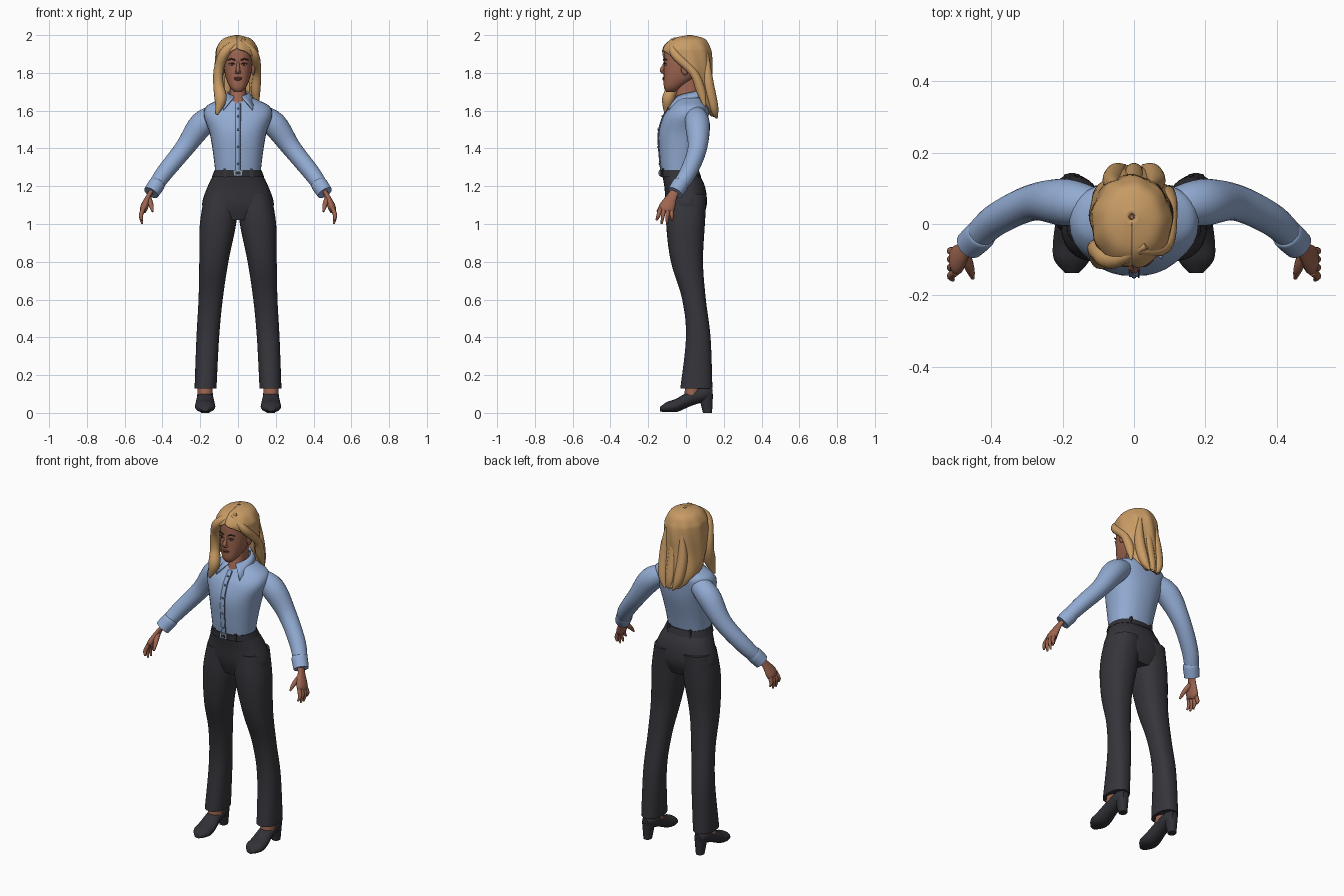
import bpy, bmesh, math
from mathutils import Vector

if "Cube" in bpy.data.objects:
    bpy.data.objects.remove(bpy.data.objects["Cube"])


def material(name, *rgb):
    m = bpy.data.materials.new(name)
    m.use_nodes = True
    m.diffuse_color = (*rgb, 1)
    shader = m.node_tree.nodes["Principled BSDF"]
    shader.inputs["Base Color"].default_value = (*rgb, 1)
    shader.inputs["Roughness"].default_value = .8
    return m


SKIN = material("skin", .34, .13, .08)
HAIR = material("blonde_hair", .58, .33, .13)
SHIRT = material("blue_shirt", .29, .41, .65)
SEAM = material("dark_blue_seam", .1, .15, .26)
CLOTH = material("charcoal_cloth", .036, .035, .043)
LEATHER = material("black_leather", .03, .03, .037)
METAL = material("buckle_metal", .28, .35, .45)
LIPS = material("lips", .27, .07, .05)
BROWN = material("dark_brown", .05, .03, .02)
WHITE = material("eye_white", .5, .45, .42)


def finish(name, bm, mat, thickness=0, recalculate=True):
    if recalculate:
        bmesh.ops.recalc_face_normals(bm, faces=bm.faces[:])
    mesh = bpy.data.meshes.new(name)
    bm.to_mesh(mesh)
    bm.free()
    mesh.materials.append(mat)
    obj = bpy.data.objects.new(name, mesh)
    bpy.context.collection.objects.link(obj)
    if thickness:
        solid = obj.modifiers.new("thickness", 'SOLIDIFY')
        solid.thickness, solid.offset = thickness, -1
    bpy.context.view_layer.objects.active = obj
    obj.select_set(True)
    bpy.ops.object.shade_smooth_by_angle(angle=math.radians(50))
    obj.select_set(False)


def spline(rows, steps=5):
    """Resample control rows of any width along a smooth curve."""
    rows = [Vector(r) for r in rows]
    padded = [rows[0], *rows, rows[-1]]
    result = []
    for a, b, c, d in zip(padded, rows, rows[1:], padded[3:]):
        for k in range(steps):
            t = k / steps
            slope = (c - a) / 2
            end_slope = (d - b) / 2
            ease = t * t * (3 - 2 * t)
            result.append(b.lerp(c, ease) + slope * t * (1 - t) ** 2 - end_slope * t * t * (1 - t))
    return result + [rows[-1]]


def loft(name, rings, mat, closed=True, thickness=0):
    """Bridge successive point rings; closed rings get end caps."""
    bm = bmesh.new()
    verts = [[bm.verts.new(p) for p in ring] for ring in rings]
    count = len(verts[0])
    for a, b in zip(verts, verts[1:]):
        for i in range(count if closed else count - 1):
            j = (i + 1) % count
            bm.faces.new((a[i], b[i], b[j], a[j]))
    if closed:
        bm.faces.new(verts[0])
        bm.faces.new(verts[-1][::-1])
    finish(name, bm, mat, thickness, closed)


def circle(count, roundness=2):
    """Unit superellipse points."""
    angles = [math.tau * i / count for i in range(count)]
    return [[math.copysign(abs(v) ** (2 / roundness), v) for v in (math.cos(a), math.sin(a))] for a in angles]


def body(name, rows, mat, side=1, roundness=2.3):
    """Horizontal sections: height, half width, front y, back y, centre x."""
    rings = []
    for z, half, front, back, centre in spline(rows):
        rings.append([(side * centre + half * c, (front + back) / 2 + (back - front) / 2 * s, z)
                      for c, s in circle(32, roundness)])
    loft(name, rings, mat)


def tube(name, path, mat, side=1, flat=1, count=16):
    """Round or flattened tube along points x, y, z, radius."""
    path = spline(path)
    points = [Vector((side * x, y, z)) for x, y, z, r in path]
    rings = []
    for i, (p, row) in enumerate(zip(points, path)):
        along = (points[min(i + 1, len(points) - 1)] - points[max(i - 1, 0)]).normalized()
        u = Vector((0, 1, 0)).cross(along).normalized()
        v = along.cross(u)
        rings.append([p + row[3] * (u * flat * c + v * s) for c, s in circle(count)])
    loft(name, rings, mat)


def solid(name, place, size, mat, rounded=True):
    """Ellipsoid or box with the given centre and full size."""
    bm = bmesh.new()
    if rounded:
        bmesh.ops.create_uvsphere(bm, u_segments=16, v_segments=10, radius=.5)
    else:
        bmesh.ops.create_cube(bm, size=1)
    bmesh.ops.scale(bm, vec=size, verts=bm.verts[:])
    bmesh.ops.translate(bm, vec=place, verts=bm.verts[:])
    finish(name, bm, mat)


# Shirt body
torso = [(1.27, .12, -.13, .06, 0), (1.36, .13, -.14, .08, 0), (1.48, .15, -.145, .11, 0),
         (1.57, .18, -.12, .12, 0), (1.62, .17, -.085, .12, 0), (1.65, .12, -.06, .1, 0),
         (1.68, .05, -.03, .08, 0)]
body("shirt", torso, SHIRT)

# Button placket, seam line and buttons follow the shirt front
chest = [(row[2], row[0]) for row in reversed(spline(torso)) if row[0] < 1.64]
for part, left, right, lift, mat in (("placket", -.014, .014, .003, SHIRT), ("seam", .011, .015, .005, SEAM)):
    loft(part, [[(x, y - lift, z) for x in (left, right)] for y, z in chest], mat, False, .004)
for y, z in chest[4::4]:
    solid("button", (0, y - .005, z), (.012, .008, .012), SEAM)

# Hips, belt and buckle
body("trouser_hips", [(1.28, .12, -.13, .06, 0), (1.2, .16, -.115, .1, 0), (1.1, .19, -.105, .11, 0),
                      (1.02, .15, -.08, .08, 0)], CLOTH)
body("belt", [(1.25, .138, -.135, .08, 0), (1.285, .124, -.137, .068, 0)], LEATHER)
solid("buckle", (0, -.139, 1.27), (.046, .008, .03), METAL, False)
solid("buckle_centre", (0, -.142, 1.27), (.026, .006, .014), LEATHER, False)
for x in (-.07, .07):
    for y in (-.12, .06):
        solid("belt_loop", (x, y, 1.27), (.012, .015, .045), CLOTH, False)

for s, side in ((1, "left"), (-1, "right")):
    # Trouser leg, flared below the knee
    body(side + "_trouser_leg", [(1.16, .09, -.1, .11, .085), (1, .096, -.105, .1, .106),
                                 (.8, .077, -.08, .09, .128), (.6, .064, -.02, .105, .145),
                                 (.4, .06, 0, .13, .16), (.13, .058, -.03, .14, .172)], CLOTH, s)

    # Heeled shoe and ankle
    shoe = [(-.137, .02, .012, .02), (-.1, .03, .028, .05), (-.05, .04, .036, .053),
            (.03, .08, .042, .043), (.1, .1, .04, .04), (.14, .1, .025, .02)]
    loft(side + "_shoe", [[(s * .174 + half * c, y, max(.004, z + tall * v)) for c, v in circle(20)]
                          for y, z, tall, half in spline(shoe)], LEATHER)
    body(side + "_heel", [(0, .022, .09, .138, .174), (.1, .034, .065, .143, .174)], LEATHER, s)
    tube(side + "_ankle", [(.174, .03, .07, .04), (.174, .04, .2, .04)], SKIN, s)

    # Sleeve and cuff
    tube(side + "_sleeve", [(.1, .045, 1.585, .05), (.19, .06, 1.53, .066), (.285, .06, 1.4, .051),
                            (.39, .01, 1.27, .045), (.452, -.05, 1.18, .037)], SHIRT, s, count=24)
    tube(side + "_cuff", [(.424, -.024, 1.22, .036), (.43, -.03, 1.21, .044), (.46, -.058, 1.165, .042)],
         SHIRT, s, count=24)

    # Hand, fingers and thumb
    tube(side + "_palm", [(.45, -.05, 1.185, .026), (.472, -.072, 1.15, .026), (.496, -.1, 1.09, .042),
                          (.503, -.108, 1.065, .03)], SKIN, s, .5)
    for i, finger in enumerate(("index", "middle", "ring", "little")):
        y = -.135 + .019 * i
        reach = y - .022 + .009 * i
        tip = 1.02 if finger in ("index", "little") else 1
        tube(f"{side}_{finger}_finger", [(.5, y, 1.085, .011), (.514, (y + reach) / 2, 1.045, .011),
                                         (.507, reach, tip, .005)], SKIN, s, count=10)
    tube(side + "_thumb", [(.474, -.085, 1.135, .016), (.46, -.125, 1.1, .013), (.452, -.152, 1.065, .005)],
         SKIN, s, count=10)

    # Pointed collar flap
    upper, lower = [], []
    for i in range(13):
        t = i / 12
        angle = math.radians(180 - 160 * t)
        c, w = math.cos(angle), math.sin(angle) * s
        upper.append((.056 * w, .02 - .076 * c, 1.722 - .045 * t))
        lower.append((.082 * w + s * .05 * t ** 4, .02 - .094 * c - .03 * t ** 4, 1.675 - .068 * t ** 3))
    loft(side + "_collar", [edge[::-s] for edge in (upper, lower)], SHIRT, False, .008)

    # Eyes, brows, ears and nostrils
    solid(side + "_eye", (s * .032, -.107, 1.845), (.028, .014, .012), WHITE)
    solid(side + "_iris", (s * .031, -.112, 1.845), (.012, .007, .012), BROWN)
    tube(side + "_lash", [(.016, -.115, 1.846, .002), (.032, -.114, 1.853, .003), (.048, -.104, 1.847, .002)],
         BROWN, s, count=8)
    tube(side + "_brow", [(.014, -.118, 1.866, .003), (.034, -.115, 1.874, .004), (.054, -.102, 1.868, .002)],
         BROWN, s, count=8)
    solid(side + "_ear", (s * .08, -.006, 1.82), (.022, .04, .066), SKIN)
    solid(side + "_nostril", (s * .009, -.122, 1.803), (.016, .02, .014), SKIN)

# Neck, head, nose and mouth
body("neck", [(1.6, .05, -.08, .06, 0), (1.66, .046, -.062, .07, 0), (1.73, .043, -.042, .07, 0),
              (1.79, .045, -.04, .07, 0)], SKIN)
body("head", [(1.7, .02, -.105, -.06, 0), (1.725, .043, -.117, -.02, 0), (1.78, .066, -.118, .06, 0),
              (1.86, .077, -.116, .115, 0), (1.93, .072, -.108, .11, 0), (1.97, .045, -.065, .07, 0),
              (1.98, .015, -.02, .03, 0)], SKIN)
tube("nose", [(0, -.11, 1.865, .006), (0, -.118, 1.838, .008), (0, -.127, 1.812, .012),
              (0, -.117, 1.797, .005)], SKIN)
for part, z, width in (("upper_lip", 1.773, .042), ("lower_lip", 1.765, .036)):
    solid(part, (0, -.116, z), (width, .015, .01), LIPS)
solid("mouth_line", (0, -.122, 1.769), (.032, .005, .003), BROWN)

# Hair shell: height, half width, front y, back y, opening angle on each side
shell = []
for z, half, front, back, left, right in spline([
        (2, .01, .01, .03, 0, 0), (1.98, .075, -.075, .1, 0, 0), (1.935, .107, -.118, .127, 0, 0),
        (1.9, .113, -.122, .135, 38, 24), (1.84, .116, -.118, .138, 85, 45), (1.76, .117, -.1, .138, 112, 52),
        (1.65, .115, -.06, .155, 118, 90), (1.57, .07, .01, .168, 132, 132)]):
    ring = []
    start, stop = max(left, 0), 360 - max(right, 0)
    for k in range(73):
        angle = math.radians(start + (stop - start) * k / 72)
        wave = 1 + .022 * math.sin(9 * angle + 16 * z) * min(1, (2 - z) * 12)
        ring.append((-.006 + half * wave * math.sin(angle),
                     (front + back) / 2 - (back - front) / 2 * wave * math.cos(angle), z))
    shell.append(ring)
loft("hair_shell", shell, HAIR, False, .02)

# Swept fringe and long locks
tube("right_fringe", [(.035, -.06, 1.978, .01), (-.06, -.1, 1.92, .026), (-.1, -.075, 1.83, .026),
                      (-.104, -.07, 1.74, .027), (-.092, -.095, 1.66, .032), (-.112, -.108, 1.58, .006)], HAIR)
tube("left_fringe", [(.015, -.075, 1.974, .01), (.085, -.06, 1.9, .023), (.1, .04, 1.8, .022),
                     (.094, .08, 1.7, .024), (.105, .1, 1.62, .005)], HAIR)
for x in (-.05, 0, .05):
    tube("back_lock", [(x, .11, 1.9, .01), (x * 1.2, .118, 1.75, .028), (x, .145, 1.62, .026),
                       (x / 2, .163, 1.56, .005)], HAIR)
